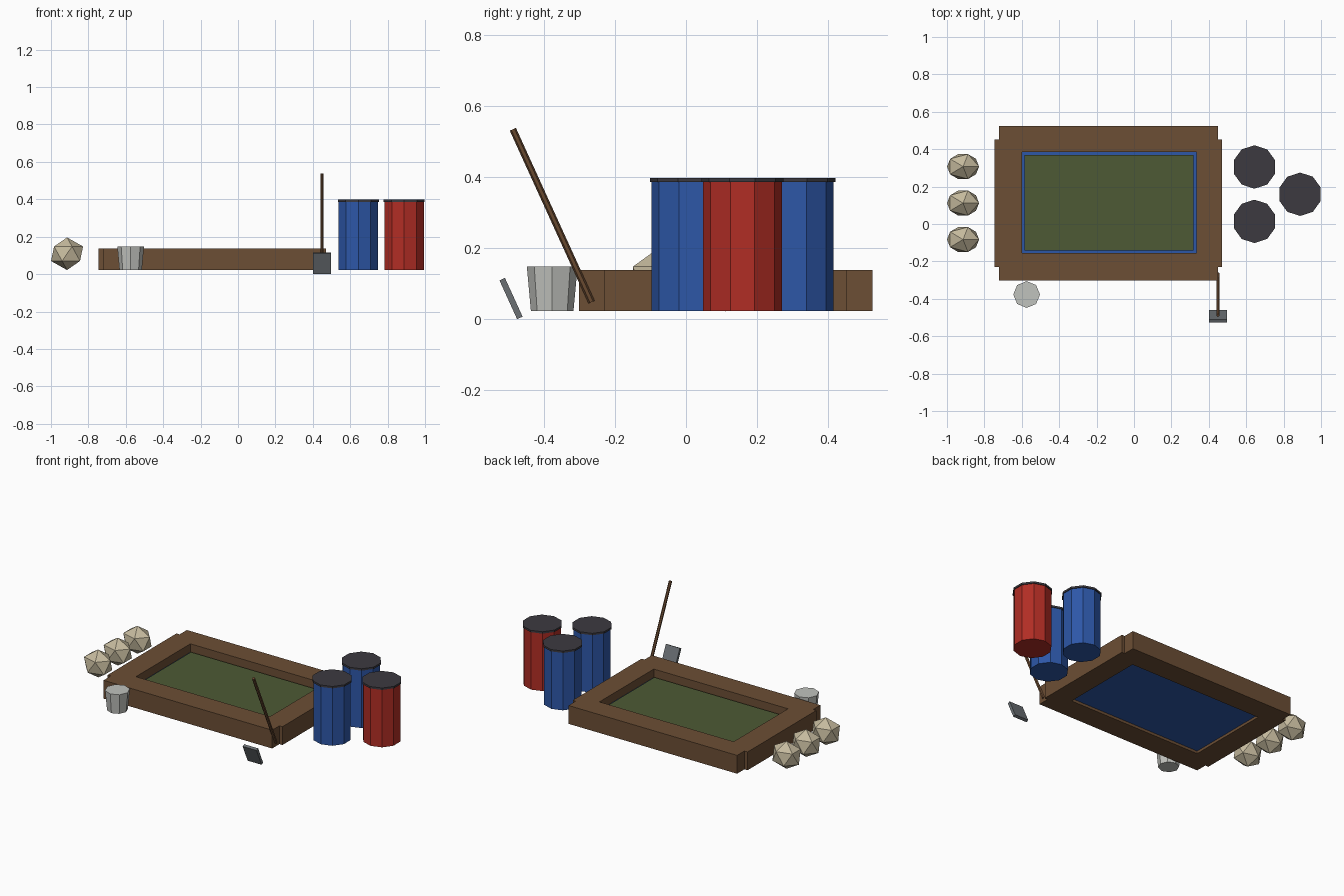
import bpy
from math import radians

if "Cube" in bpy.data.objects:
    bpy.data.objects.remove(bpy.data.objects["Cube"], do_unlink=True)


def material(name, r, g, b):
    m = bpy.data.materials.new(name)
    m.use_nodes = True
    m.diffuse_color = (r, g, b, 1)
    bsdf = next(n for n in m.node_tree.nodes if n.type == 'BSDF_PRINCIPLED')
    bsdf.inputs["Base Color"].default_value = (r, g, b, 1)
    bsdf.inputs["Roughness"].default_value = 0.8
    return m


timber = material("timber brown", 0.15, 0.077, 0.035)
handle_wood = material("handle brown", 0.14, 0.067, 0.03)
blue = material("drum blue", 0.026, 0.095, 0.39)
red = material("drum red", 0.44, 0.026, 0.018)
moss = material("moss green", 0.074, 0.102, 0.035)
charcoal = material("lid charcoal", 0.045, 0.042, 0.051)
stone = material("stone beige", 0.56, 0.49, 0.34)
pale_metal = material("pail grey", 0.53, 0.54, 0.51)
steel = material("blade steel", 0.147, 0.162, 0.175)


def finish(name, mat):
    ob = bpy.context.object
    ob.name = name
    ob.data.materials.clear()
    ob.data.materials.append(mat)
    return ob


def box(name, mat, x, y, z):
    """Box spanning the given (low, high) ranges."""
    spans = (x, y, z)
    bpy.ops.mesh.primitive_cube_add(size=1, location=[(a + b) / 2 for a, b in spans])
    ob = finish(name, mat)
    ob.scale = [b - a for a, b in spans]
    return ob


def prism(name, mat, sides, r_low, r_high, x, y, z):
    """Upright flat-sided prism or tapered prism between two heights."""
    bpy.ops.mesh.primitive_cone_add(vertices=sides, radius1=r_low, radius2=r_high,
                                    depth=z[1] - z[0], location=(x, y, sum(z) / 2))
    return finish(name, mat)


# Timber frame: long beams front and back, shorter beams at the sides
HEIGHT = (0.023, 0.138)
for name, y in (("front_beam", (-0.302, -0.156)), ("back_beam", (0.384, 0.525))):
    box(name, timber, (-0.723, 0.449), y, HEIGHT)
for name, x in (("right_beam", (-0.745, -0.6)), ("left_beam", (0.333, 0.47))):
    box(name, timber, x, (-0.23, 0.453), HEIGHT)

# Blue liner with the green surface on it
box("pool_liner", blue, (-0.6, 0.333), (-0.156, 0.384), (0.04, 0.085))
box("pool_surface", moss, (-0.586, 0.319), (-0.142, 0.37), (0.08, 0.095))

# Ten-sided drums with overhanging lids
for name, mat, x, y in (("front_drum", blue, 0.644, 0.014),
                        ("back_drum", blue, 0.644, 0.305),
                        ("outer_drum", red, 0.888, 0.159)):
    prism(name, mat, 10, 0.111, 0.111, x, y, (0.023, 0.386))
    prism(name + "_lid", charcoal, 10, 0.116, 0.116, x, y, (0.386, 0.398))

# Row of faceted stones
for i in range(3):
    bpy.ops.mesh.primitive_ico_sphere_add(subdivisions=1, radius=0.087,
                                          location=(-0.914, -0.083 + 0.195 * i, 0.109))
    finish(f"stone_{i + 1}", stone).scale = (1.1, 0.9, 1)

# Tapered eight-sided pail
prism("pail", pale_metal, 8, 0.06, 0.0715, -0.574, -0.377, (0.023, 0.148))

# Leaning shovel: handle and separate blade, tilted alike
LEAN = radians(24.5)
handle = prism("shovel_handle", handle_wood, 6, 0.0095, 0.0095, 0.449, -0.377, (0.024, 0.559))
blade = box("shovel_blade", steel, (0.4, 0.497), (-0.5015, -0.4845), (-0.002, 0.118))
for part in (handle, blade):
    part.rotation_euler.x = LEAN
